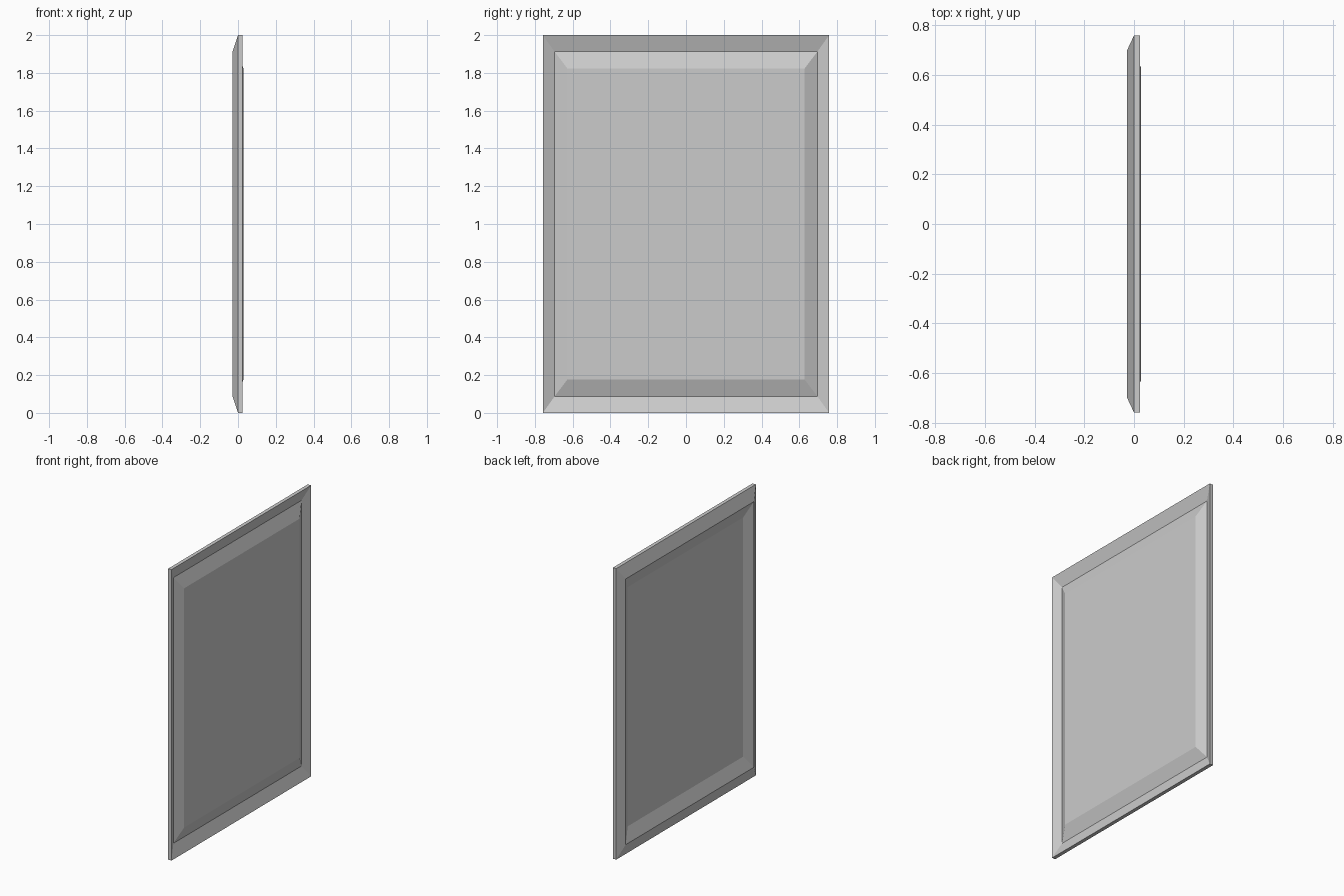
import bpy, bmesh

if "Cube" in bpy.data.objects:
    bpy.data.objects.remove(bpy.data.objects["Cube"])

# Rectangular rings of the dished sheet: half width, inset in z, front x
RINGS = [(0.758, 0.0, 0.025), (0.696, 0.087, -0.004), (0.627, 0.178, 0.029)]
THICKNESS = 0.025

bm = bmesh.new()


def ring(half_width, inset, x):
    corners = [(-1, inset), (1, inset), (1, 2 - inset), (-1, 2 - inset)]
    return [bm.verts.new((x, s * half_width, z)) for s, z in corners]


def bridge(a, b):
    for i in range(4):
        j = (i + 1) % 4
        bm.faces.new((a[i], a[j], b[j], b[i]))


# Raised front side and the matching recessed back side
front = [ring(w, i, x) for w, i, x in RINGS]
back = [ring(w, i, x - THICKNESS) for w, i, x in RINGS]
for side in (front, back):
    for outer, inner in zip(side, side[1:]):
        bridge(outer, inner)
    bm.faces.new(side[-1])

# Outer rim joining the two sides
bridge(front[0], back[0])

bmesh.ops.recalc_face_normals(bm, faces=bm.faces[:])
mesh = bpy.data.meshes.new("raised_panel")
bm.to_mesh(mesh)
bm.free()
bpy.context.collection.objects.link(bpy.data.objects.new("raised_panel", mesh))
